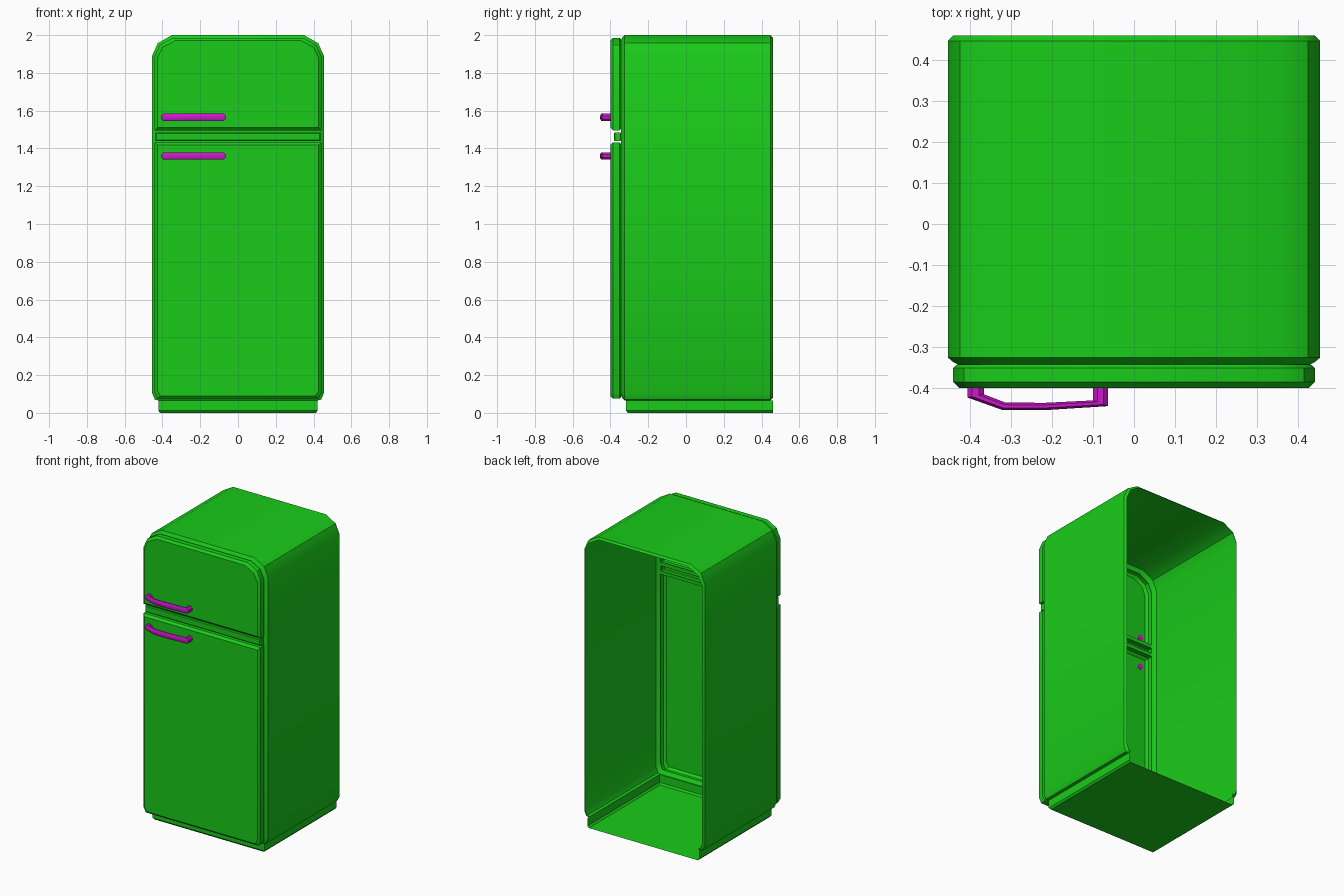
import bpy, bmesh
from math import cos, sin, pi, radians

if "Cube" in bpy.data.objects:
    bpy.data.objects.remove(bpy.data.objects["Cube"])


def material(name, color):
    m = bpy.data.materials.new(name)
    m.diffuse_color = color
    m.use_nodes = True
    m.node_tree.nodes["Principled BSDF"].inputs["Base Color"].default_value = m.diffuse_color
    return m


GREEN = material("green_enamel", (0.01, 0.6, 0.01, 1))
MAGENTA = material("magenta_handle", (0.6, 0.01, 0.6, 1))


def finish(name, bm, mat):
    bmesh.ops.recalc_face_normals(bm, faces=bm.faces[:])
    me = bpy.data.meshes.new(name)
    bm.to_mesh(me)
    bm.free()
    me.materials.append(mat)
    ob = bpy.data.objects.new(name, me)
    bpy.context.collection.objects.link(ob)
    bpy.ops.object.select_all(action='DESELECT')
    ob.select_set(True)
    bpy.context.view_layer.objects.active = ob
    bpy.ops.object.shade_smooth_by_angle(angle=radians(32))
    return ob


def loft(name, rings, mat, caps=(), skip=()):
    """Bridge closed rings of points; skip holds (ring, side) faces left open."""
    bm = bmesh.new()
    vs = [[bm.verts.new(p) for p in r] for r in rings]
    n = len(vs[0])
    for i in range(len(vs) - 1):
        for j in range(n):
            if (i, j) not in skip:
                k = (j + 1) % n
                bm.faces.new((vs[i][j], vs[i][k], vs[i + 1][k], vs[i + 1][j]))
    for c in caps:
        bm.faces.new(vs[c])
    return finish(name, bm, mat)


def mirrored(half):
    """Close a right-hand outline, listed bottom to top, across x = 0."""
    return half + [(-x, z) for x, z in reversed(half)]


def ring(outline, y, inset=0.0):
    xm = max(p[0] for p in outline)
    lo, hi = min(p[1] for p in outline), max(p[1] for p in outline)
    c, h = (lo + hi) / 2, (hi - lo) / 2
    return [(x * (1 - inset / xm), y, c + (z - c) * (1 - inset / h)) for x, z in outline]


# Cabinet shell: open at the back, and open underneath where the plinth joins
cab = mirrored([(.422, .066), (.44, .07), (.455, .105), (.455, 1.89), (.425, 1.957), (.35, 2.0)])
bottom = len(cab) - 1
loft("cabinet_shell",
     [ring(cab, .46, .013), ring(cab, .447), ring(cab, -.318), ring(cab, -.326),
      ring(cab, -.338, .014), ring(cab, -.343, .024)],
     GREEN, skip={(0, bottom), (1, bottom)})

# Plinth tray: floor, two sides and front, open at top and back
tray = []
for z, d in ((.066, 0), (.012, 0), (0, .01)):
    x, y = .422 - d, -.318 + d
    tray.append([(x, .46, z), (x, y, z), (-x, y, z), (-x, .46, z)])
loft("plinth", tray, GREEN, caps=(-1,), skip={(0, 3), (1, 3)})

# Doors: hollow panels with bevelled front and back edges
upper = mirrored([(.442, 1.495), (.442, 1.885), (.415, 1.947), (.345, 1.986)])
lower = mirrored([(.425, .075), (.442, .105), (.442, 1.432)])
for name, outline in (("freezer_door", upper), ("fridge_door", lower)):
    loft(name,
         [ring(outline, -.343, .01), ring(outline, -.352), ring(outline, -.386),
          ring(outline, -.401, .015)], GREEN, caps=(-1,))

# Divider: recessed panel between the doors with a raised bar
panel = mirrored([(.432, 1.421), (.432, 1.506)])
bar = mirrored([(.436, 1.439), (.436, 1.485)])
loft("divider_bar",
     [ring(panel, -.343), ring(bar, -.343, .006), ring(bar, -.348), ring(bar, -.376),
      ring(bar, -.381, .005)], GREEN, caps=(-1,))

# Handles: octagonal bar swept through outer / inner edge points (x, y)
PATH = [((-.407, -.398), (-.367, -.398)), ((-.407, -.424), (-.367, -.416)),
        ((-.32, -.455), (-.315, -.436)), ((-.22, -.455), (-.22, -.437)),
        ((-.064, -.445), (-.1, -.431)), ((-.064, -.398), (-.1, -.398))]


def handle(name, z, half_height=.019):
    rings = []
    for (ox, oy), (ix, iy) in PATH:
        r = []
        for k in range(8):
            a = pi / 8 + k * pi / 4
            t = cos(a) / cos(pi / 8) / 2
            r.append(((ox + ix) / 2 + (ox - ix) * t, (oy + iy) / 2 + (oy - iy) * t,
                      z + half_height * sin(a) / cos(pi / 8)))
        rings.append(r)
    loft(name, rings, MAGENTA, caps=(0, -1))


handle("freezer_handle", 1.565)
handle("fridge_handle", 1.36)
